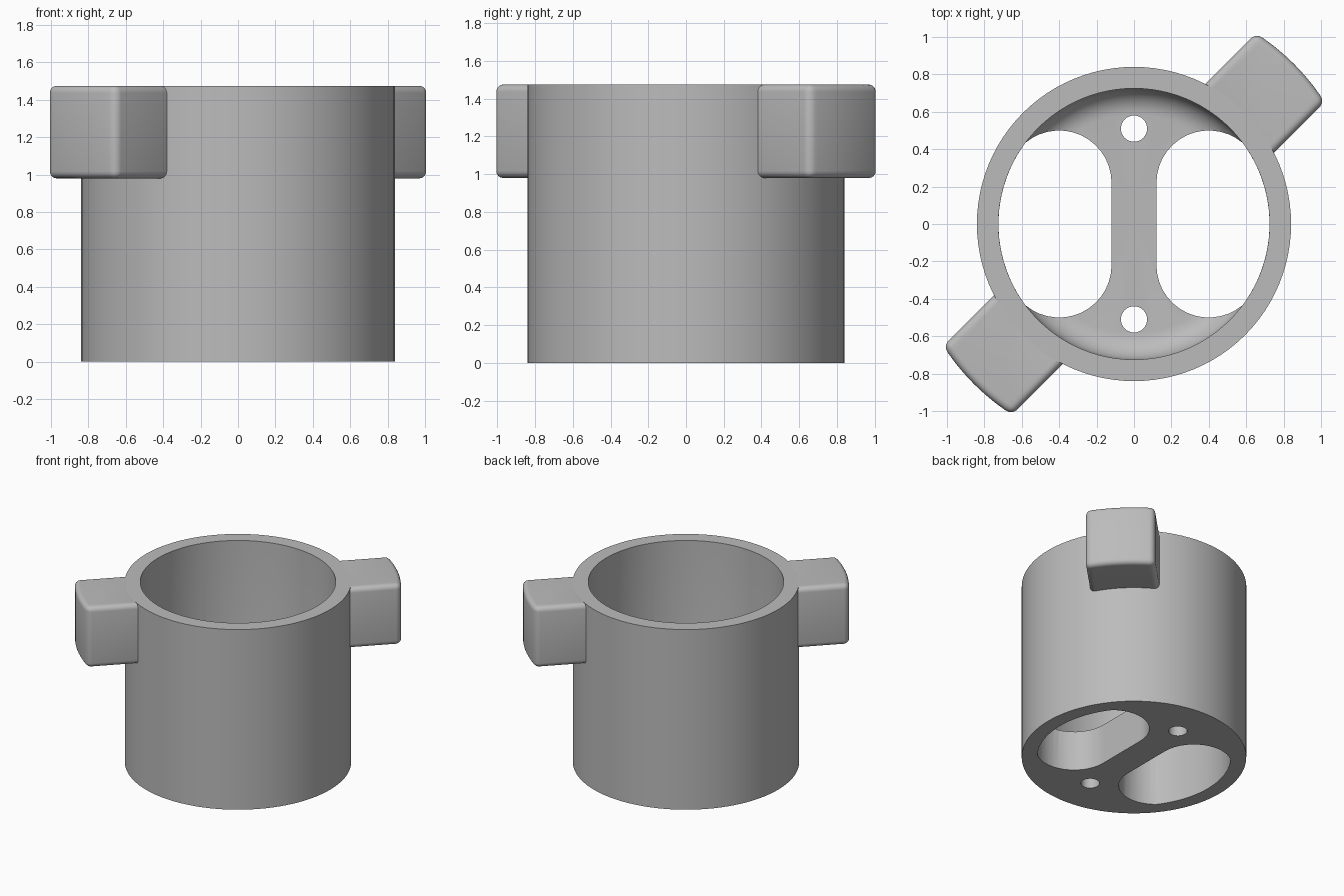
import bpy, bmesh
from math import pi, sin, cos, asin, sqrt

cube = bpy.data.objects.get("Cube")
if cube:
    bpy.data.objects.remove(cube, do_unlink=True)

OUTER, INNER, HEIGHT = 0.84, 0.725, 1.475
FLOOR, FILLET = 0.33, 0.14

grey = bpy.data.materials.new("plain grey")
grey.use_nodes = True
colour = (0.5, 0.5, 0.5, 1)
grey.diffuse_color = colour
grey.node_tree.nodes["Principled BSDF"].inputs["Base Color"].default_value = colour


def arc(cx, cy, r, a0, a1, n):
    return [(cx + r * cos(a0 + (a1 - a0) * i / n),
             cy + r * sin(a0 + (a1 - a0) * i / n)) for i in range(n + 1)]


def make_object(name, bm):
    bmesh.ops.recalc_face_normals(bm, faces=bm.faces)
    mesh = bpy.data.meshes.new(name)
    bm.to_mesh(mesh)
    bm.free()
    mesh.materials.append(grey)
    obj = bpy.data.objects.new(name, mesh)
    bpy.context.collection.objects.link(obj)
    return obj


def prism(name, outline, z0, z1):
    bm = bmesh.new()
    face = bm.faces.new([bm.verts.new((x, y, z0)) for x, y in outline])
    up = bmesh.ops.extrude_face_region(bm, geom=[face])["geom"]
    bmesh.ops.translate(bm, vec=(0, 0, z1 - z0),
                        verts=[v for v in up if isinstance(v, bmesh.types.BMVert)])
    return make_object(name, bm)


def apply_modifiers(obj):
    bpy.ops.object.select_all(action="DESELECT")
    obj.select_set(True)
    bpy.context.view_layer.objects.active = obj
    for mod in list(obj.modifiers):
        bpy.ops.object.modifier_apply(modifier=mod.name)
    bpy.ops.object.shade_smooth_by_angle(angle=pi / 6)


# Cup body: spun profile with a filleted inner floor
profile = [(0, 0), (OUTER, 0), (OUTER, HEIGHT), (INNER, HEIGHT)]
profile += arc(INNER - FILLET, FLOOR + FILLET, FILLET, 0, -pi / 2, 8)
profile.append((0, FLOOR))
bm = bmesh.new()
points = [bm.verts.new((r, 0, z)) for r, z in profile]
edges = [bm.edges.new(pair) for pair in zip(points, points[1:])]
bmesh.ops.spin(bm, geom=points + edges, cent=(0, 0, 0), axis=(0, 0, 1),
               angle=2 * pi, steps=96)
bmesh.ops.remove_doubles(bm, verts=bm.verts, dist=0.0005)
body = make_object("cup_body", bm)

# Floor openings: two rounded slots beside a bridge, and two screw holes
wall = INNER - 0.0005
meet, corner = 0.64, 0.867
half = (arc(0, 0, wall, 0, meet, 12)[:-1]
        + arc(0.4, 0.22, 0.28, corner, pi, 14))
cutters = []
for side in (1, -1):
    slot = half + [(x, -y) for x, y in reversed(half[1:])]
    cutters.append(prism("slot_cutter", [(side * x, y) for x, y in slot],
                         -0.1, FLOOR + FILLET + 0.1))
    cutters.append(prism("hole_cutter", arc(0, side * 0.51, 0.07, 0, 2 * pi, 32)[:-1],
                         -0.1, FLOOR + 0.1))
for cutter in cutters:
    cutter.hide_render = True
    mod = body.modifiers.new("cut", "BOOLEAN")
    mod.operation, mod.solver, mod.object = "DIFFERENCE", "EXACT", cutter
apply_modifiers(body)
for cutter in cutters:
    bpy.data.objects.remove(cutter, do_unlink=True)

# Locking tabs: rounded blocks with arcs concentric to the body
HALF_WIDTH, TIP, ROOT = 0.26, 1.21, 0.79
for name, angle in (("back_left_tab", pi / 4), ("front_right_tab", 5 * pi / 4)):
    a, b = asin(HALF_WIDTH / TIP), asin(HALF_WIDTH / ROOT)
    outline = (arc(0, 0, TIP, angle - a, angle + a, 10)
               + arc(0, 0, ROOT, angle + b, angle - b, 10))
    tab = prism(name, outline, 0.98, HEIGHT)
    bevel = tab.modifiers.new("rounding", "BEVEL")
    bevel.width, bevel.segments = 0.05, 5
    bevel.limit_method, bevel.angle_limit = "ANGLE", pi / 5
    apply_modifiers(tab)
